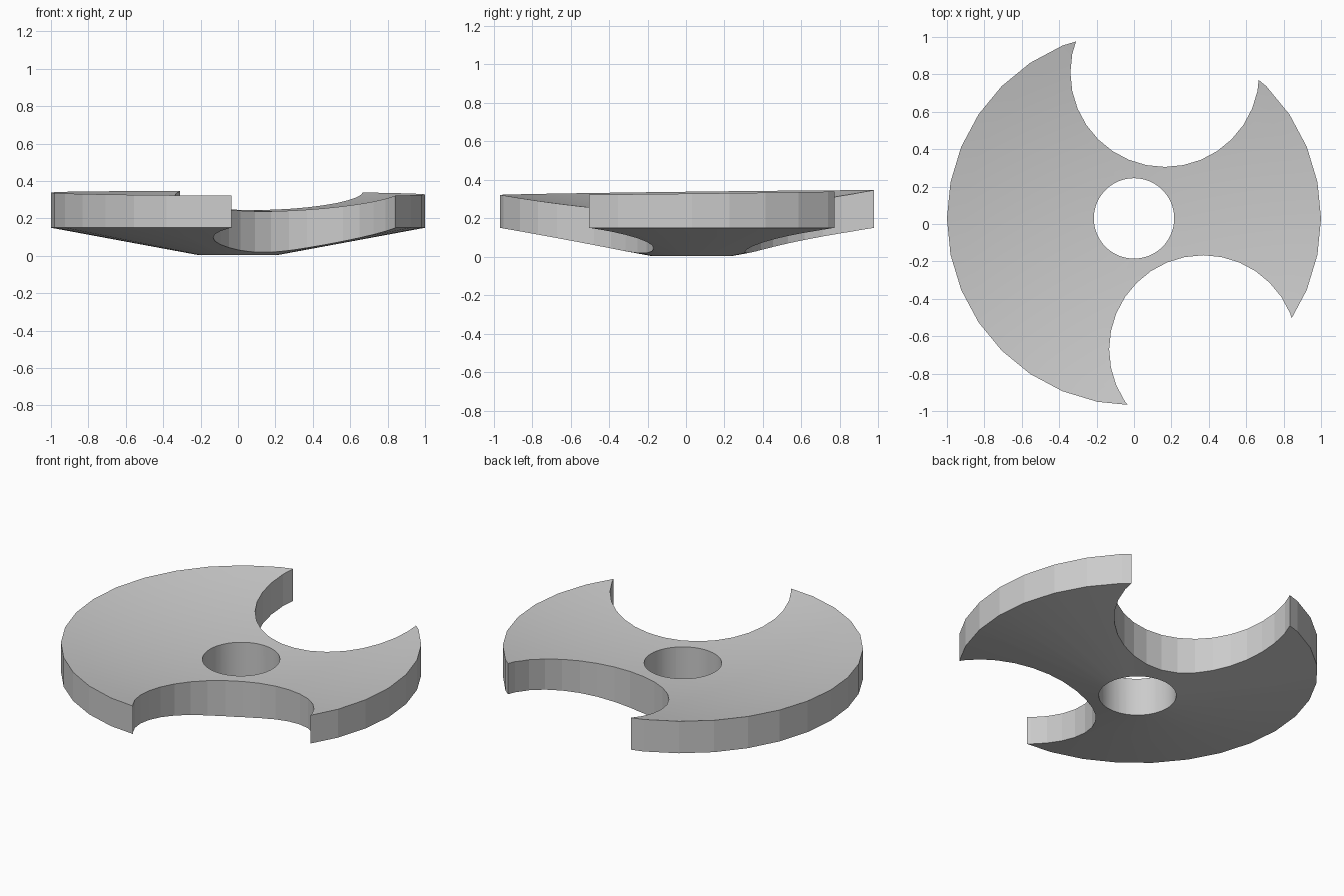
import bpy, bmesh, math
from mathutils import Vector, Matrix

cube = bpy.data.objects.get("Cube")
if cube:
    bpy.data.objects.remove(cube)

AXIS_Y = 0.03
SIDES = 32

metal = bpy.data.materials.new("plain grey")
metal.use_nodes = True
grey = (0.6, 0.6, 0.6, 1)
metal.diffuse_color = grey
metal.node_tree.nodes["Principled BSDF"].inputs["Base Color"].default_value = grey


def add_object(name, bm):
    bmesh.ops.recalc_face_normals(bm, faces=bm.faces)
    mesh = bpy.data.meshes.new(name)
    bm.to_mesh(mesh)
    bm.free()
    mesh.materials.append(metal)
    obj = bpy.data.objects.new(name, mesh)
    bpy.context.collection.objects.link(obj)
    return obj


def dish_height(x, y):
    """Shallow bowl, tipped very slightly towards the front."""
    return 0.233 + 0.1 * (x * x + y * y) - 0.005 * x + 0.012 * y


# Disc: conical underside, upright rim, dished top
bm = bmesh.new()


def ring(radius, height):
    verts = []
    for i in range(SIDES):
        a = math.tau * i / SIDES
        x, y = radius * math.cos(a), radius * math.sin(a)
        verts.append(bm.verts.new((x, y + AXIS_Y, height(x, y))))
    return verts


rings = [ring(0.19, lambda x, y: 0), ring(1, lambda x, y: 0.15)]
rings += [ring(1 - 0.1 * k, dish_height) for k in range(10)]
for low, high in zip(rings, rings[1:]):
    for i in range(SIDES):
        j = (i + 1) % SIDES
        bm.faces.new((low[i], low[j], high[j], high[i]))
bm.faces.new(rings[0])
centre = bm.verts.new((0, AXIS_Y, dish_height(0, 0)))
for i in range(SIDES):
    bm.faces.new((rings[-1][i], rings[-1][(i + 1) % SIDES], centre))
disc = add_object("notched_disc", bm)

# Cutters: centre bore and the two round bites in the rim
cuts = [("bore_cutter", 0, AXIS_Y, 0.215, 64),
        ("back_notch_cutter", 0.165, 0.81, 0.505, 32),
        ("front_notch_cutter", 0.37, -0.67, 0.503, 32)]
for name, x, y, radius, sides in cuts:
    bm = bmesh.new()
    bmesh.ops.create_cone(bm, cap_ends=True, segments=sides, radius1=radius,
                          radius2=radius, depth=2,
                          matrix=Matrix.Translation(Vector((x, y, 0.1))))
    cutter = add_object(name, bm)
    cutter.hide_render = True
    mod = disc.modifiers.new(name, "BOOLEAN")
    mod.operation = "DIFFERENCE"
    mod.solver = "EXACT"
    mod.object = cutter
    bpy.context.view_layer.objects.active = disc
    bpy.ops.object.modifier_apply(modifier=mod.name)
    bpy.data.objects.remove(cutter)

# Smooth dish and bore, crisp facets around the rim and notches
bpy.ops.object.select_all(action="DESELECT")
disc.select_set(True)
bpy.context.view_layer.objects.active = disc
bpy.ops.object.shade_smooth_by_angle(angle=math.radians(7))
